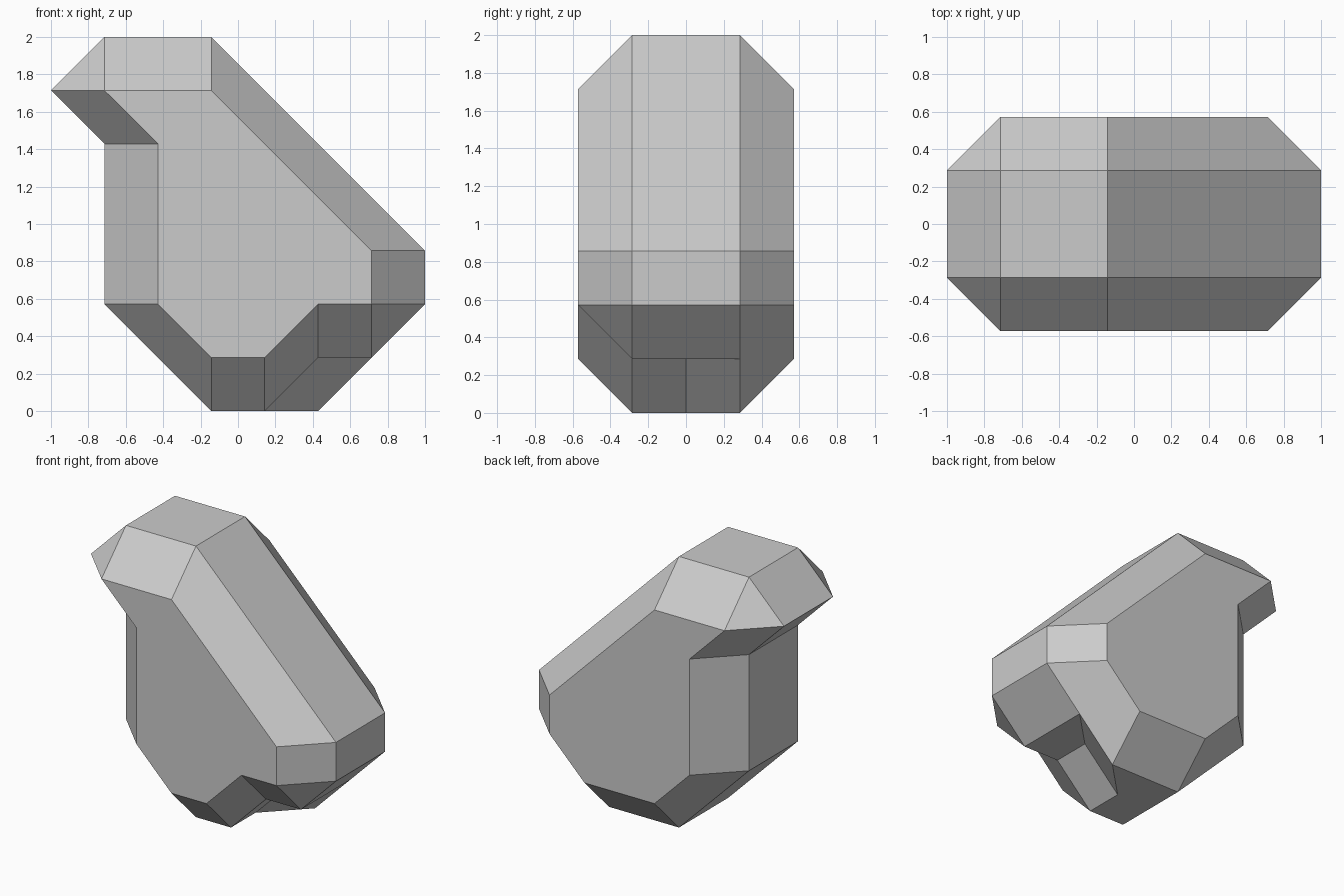
import bpy
import bmesh

cube = bpy.data.objects.get("Cube")
if cube:
    bpy.data.objects.remove(cube, do_unlink=True)

U = 2 / 7  # grid step; all coordinates below are in steps

# Pairs of (flat-face corner, chamfer's outer corner) in x, z
TOP = [((-2.5, 6), (-3.5, 6)), ((-2.5, 6), (-2.5, 7)), ((-.5, 6), (-.5, 7)),
       ((2.5, 3), (3.5, 3)), ((2.5, 2), (3.5, 2)), ((2.5, 2), (2.5, 1))]
NOTCH = [((1.5, 2), (1.5, 1)), ((.5, 1), (.5, 0))]
HEEL = [((1.5, 1), (1.5, 0))]
SIDE = [((-.5, 1), (-.5, 0)), ((-1.5, 2), (-2.5, 2)), ((-1.5, 5), (-2.5, 5))]

bm = bmesh.new()
cache = {}


def vert(x, y, z):
    key = (x, y, z)
    if key not in cache:
        cache[key] = bm.verts.new((x * U, y * U, z * U))
    return cache[key]


def face(points):
    bm.faces.new([vert(*p) for p in dict.fromkeys(points)])


def capped_end(profile, side):
    """Flat end face with its ring of chamfers."""
    face([(x, 2 * side, z) for (x, z), _ in profile])
    for (a, b), (c, d) in zip(profile, profile[1:] + profile[:1]):
        face([(a[0], 2 * side, a[1]), (c[0], 2 * side, c[1]),
              (d[0], side, d[1]), (b[0], side, b[1])])


capped_end(TOP + NOTCH + SIDE, -1)
capped_end(TOP + HEEL + SIDE, 1)

# Straight walls joining the two ends
outline = [outer for _, outer in SIDE + TOP]
for a, b in zip(outline, outline[1:]):
    face([(a[0], -1, a[1]), (b[0], -1, b[1]), (b[0], 1, b[1]), (a[0], 1, a[1])])

# Underside with the notch
face([(2.5, -1, 1), (1.5, -1, 1), (1.5, 0, 1), (2.5, 1, 1)])
face([(1.5, -1, 1), (.5, -1, 0), (.5, 0, 0), (1.5, 0, 1)])
face([(2.5, 1, 1), (1.5, 0, 1), (.5, 0, 0), (1.5, 1, 0)])
face([(.5, -1, 0), (-.5, -1, 0), (-.5, 1, 0), (1.5, 1, 0), (.5, 0, 0)])

bmesh.ops.recalc_face_normals(bm, faces=bm.faces)
mesh = bpy.data.meshes.new("faceted_block")
bm.to_mesh(mesh)
bm.free()
block = bpy.data.objects.new("faceted_block", mesh)
bpy.context.scene.collection.objects.link(block)

# Plain grey
grey = bpy.data.materials.new("light_grey")
grey.use_nodes = True
colour = (0.6, 0.6, 0.6, 1)
grey.diffuse_color = colour
grey.node_tree.nodes["Principled BSDF"].inputs["Base Color"].default_value = colour
mesh.materials.append(grey)
